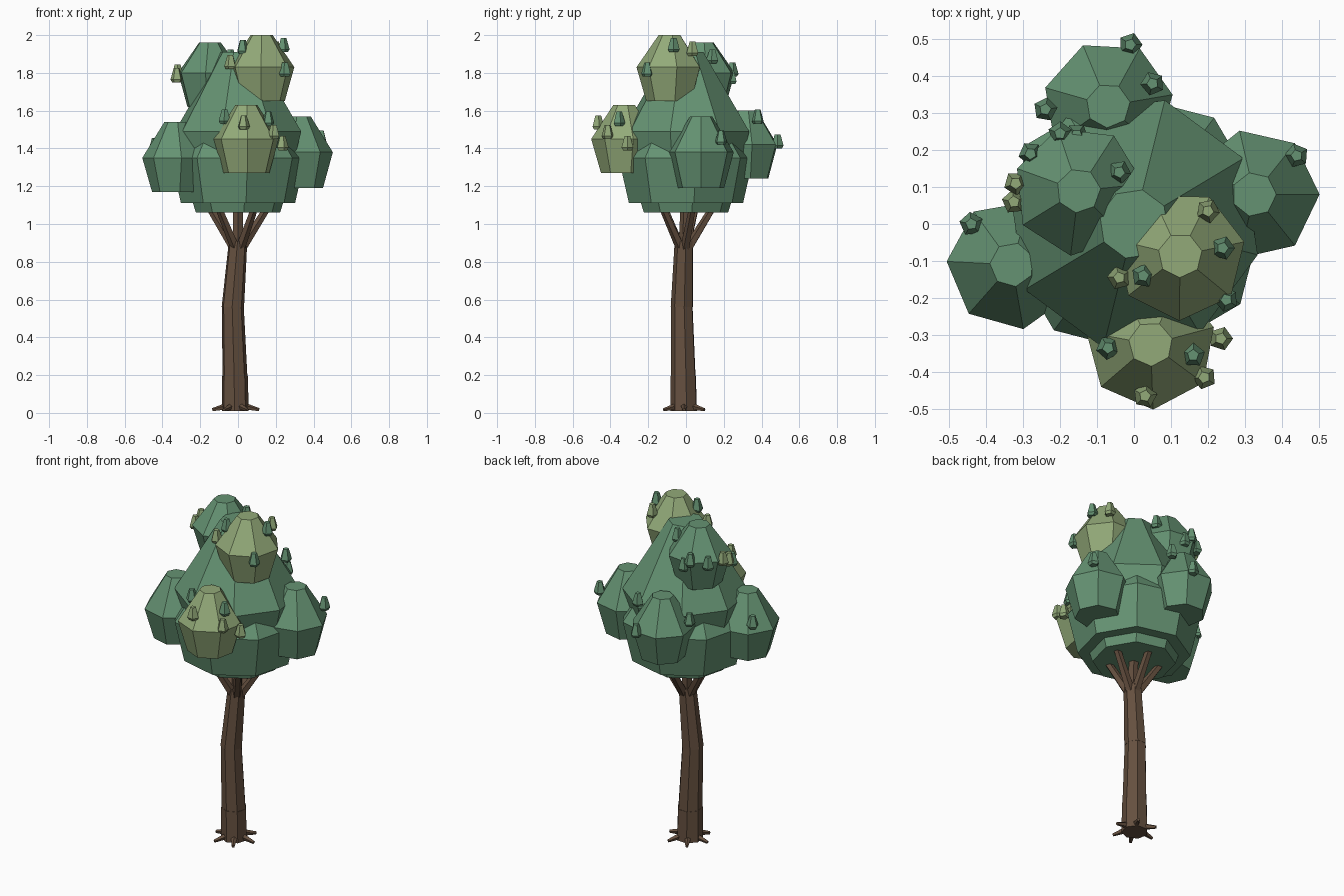
import bpy, bmesh
from math import sin, cos, pi, radians
from mathutils import Vector

if "Cube" in bpy.data.objects:
    bpy.data.objects.remove(bpy.data.objects["Cube"])


def material(name, color):
    m = bpy.data.materials.new(name)
    m.diffuse_color = (*color, 1)
    m.use_nodes = True
    m.node_tree.nodes["Principled BSDF"].inputs["Base Color"].default_value = m.diffuse_color
    return m


GREEN = material("leaf_green", (0.13, 0.29, 0.17))
LIGHT = material("leaf_light", (0.29, 0.40, 0.19))
BARK = material("bark", (0.13, 0.08, 0.05))


def loft(name, rings, sides, phase, mat):
    """Flat-faced solid through horizontal rings of (x, y, z, radius)."""
    bm = bmesh.new()
    loops = []
    for x, y, z, r in rings:
        loops.append([bm.verts.new((x + r * cos(radians(phase) + 2 * pi * i / sides),
                                    y + r * sin(radians(phase) + 2 * pi * i / sides), z))
                      for i in range(sides)])
    for a, b in zip(loops, loops[1:]):
        for i in range(sides):
            j = (i + 1) % sides
            bm.faces.new((a[i], a[j], b[j], b[i]))
    bm.faces.new(loops[0][::-1])
    bm.faces.new(loops[-1])
    return finish(bm, name, mat)


def finish(bm, name, mat):
    bmesh.ops.recalc_face_normals(bm, faces=bm.faces)
    me = bpy.data.meshes.new(name)
    bm.to_mesh(me)
    bm.free()
    ob = bpy.data.objects.new(name, me)
    me.materials.append(mat)
    bpy.context.collection.objects.link(ob)
    return ob


def limb(name, p, q, r1, r2, sides=5):
    """Tapered stick from p to q."""
    p, q = Vector(p), Vector(q)
    bm = bmesh.new()
    bmesh.ops.create_cone(bm, cap_ends=True, segments=sides, radius1=r1, radius2=r2,
                          depth=(q - p).length)
    ob = finish(bm, name, BARK)
    ob.rotation_euler = (q - p).to_track_quat('Z', 'Y').to_euler()
    ob.location = (p + q) / 2


def clump(name, x, y, zs, rs, sides, phase, mat):
    loft(name, [(x, y, z, r) for z, r in zip(zs, rs)], sides, phase, mat)


# Trunk, bending slightly, in three pieces
loft("trunk_base", [(-.015, -.01, .01, .073), (-.017, -.012, .195, .07)], 7, 10, BARK)
loft("trunk_lower", [(-.017, -.012, .19, .068), (-.028, -.02, .57, .059)], 7, 10, BARK)
loft("trunk_upper", [(-.028, -.02, .56, .061), (0, -.01, .91, .05)], 7, 10, BARK)

# Branches carrying the crown
limb("branch_middle", (0, -.01, .87), (0, 0, 1.2), .03, .024)
for i in range(5):
    a = radians(15 + 72 * i)
    limb(f"branch_{i}", (.02 * cos(a), .02 * sin(a) - .01, .87),
         (.19 * cos(a), .17 * sin(a), 1.13), .026, .018)

# Roots
for i in range(6):
    a = radians(60 * i)
    limb(f"root_{i}", (-.012 + .04 * cos(a), -.01 + .04 * sin(a), .036),
         (-.012 + .124 * cos(a), -.01 + .124 * sin(a), .016), .02, .009)

# Large central foliage
clump("crown_underside", 0, 0, (1.06, 1.30), (.225, .30), 8, 8, GREEN)
clump("crown_lower", 0, 0, (1.11, 1.35, 1.62), (.305, .36, .17), 8, 8, GREEN)
clump("crown_upper", 0, 0, (1.20, 1.49, 1.91), (.27, .345, .095), 8, 31, GREEN)

# Side foliage: x, y, bottom z, middle z, top z, phase
for name, x, y, z0, z1, z2, ph, mat in [
        ("foliage_left", -.33, -.11, 1.17, 1.35, 1.54, -80, GREEN),
        ("foliage_right", .325, .08, 1.19, 1.38, 1.57, 0, GREEN),
        ("foliage_back", -.07, .32, 1.24, 1.42, 1.60, 164, GREEN),
        ("foliage_front", .045, -.325, 1.27, 1.45, 1.63, 15, LIGHT),
        ("foliage_top_left", -.15, .09, 1.62, 1.80, 1.96, -97, GREEN),
        ("foliage_top_right", .125, -.085, 1.65, 1.83, 2.0, 12, LIGHT)]:
    clump(name, x, y, (z0, z1, z2), (.125, .177, .06), 7, ph, mat)

# Small leaf tufts: x, y, z centre
dark = [(-.01, .485, 1.44), (.05, .38, 1.57), (-.24, .31, 1.50), (-.28, .19, 1.80),
        (-.20, .245, 1.82), (-.155, .24, 1.78), (-.44, 0, 1.42), (-.04, .14, 1.89),
        (.44, .185, 1.46), (.24, -.065, 1.95), (.25, -.205, 1.82), (.025, -.14, 1.94),
        (-.07, -.335, 1.57), (.16, -.355, 1.56)]
light = [(-.32, .11, 1.81), (-.325, .06, 1.79), (.20, .035, 1.93), (-.04, -.145, 1.86),
         (.235, -.31, 1.43), (.19, -.415, 1.49), (.03, -.465, 1.54)]
for i, (x, y, z) in enumerate(dark + light):
    clump(f"leaf_tuft_{i}", x, y, (z - .04, z - .025, z + .035), (.024, .033, .016), 5, 40 * i,
          GREEN if i < len(dark) else LIGHT)
